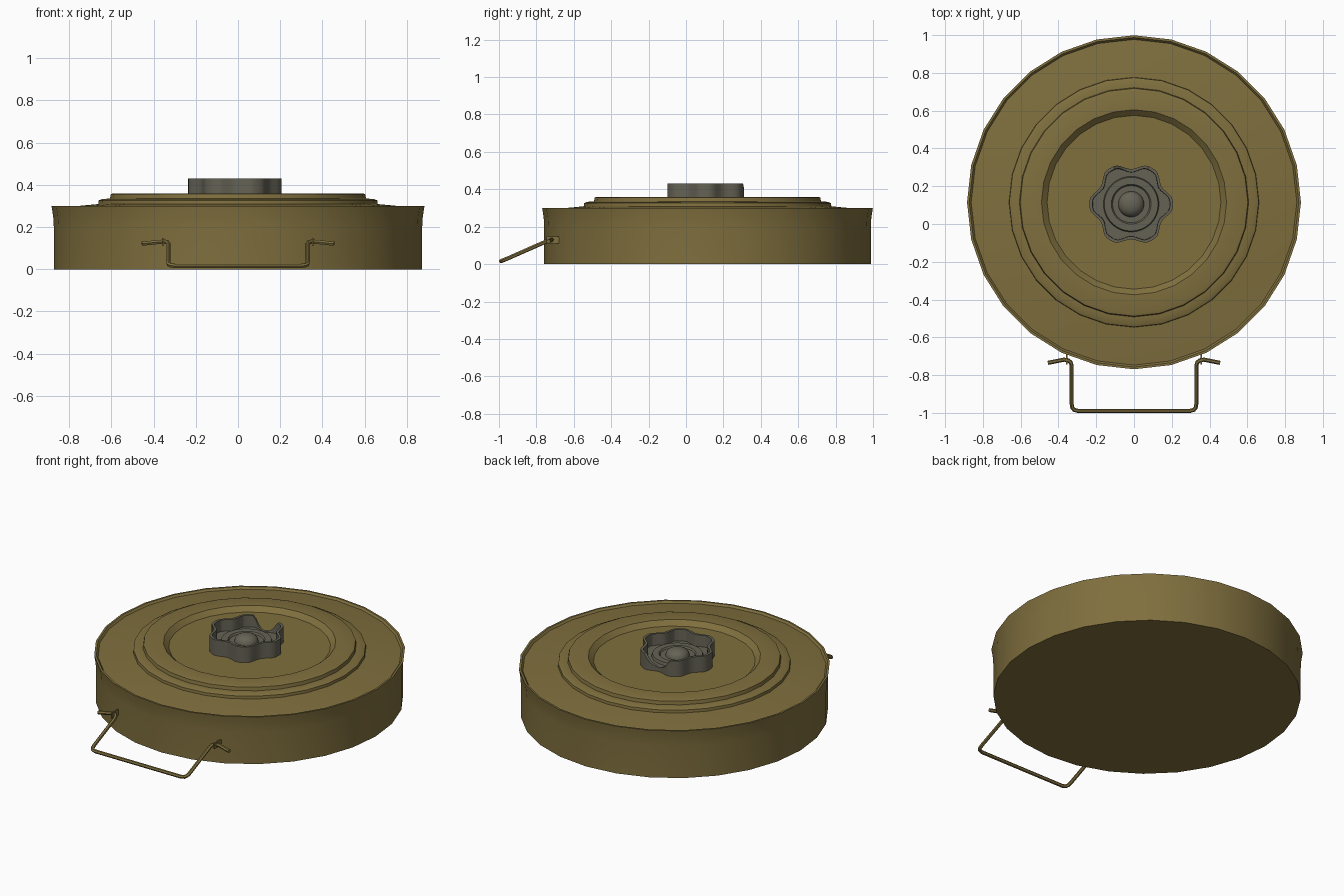
import bpy, bmesh, math

if "Cube" in bpy.data.objects:
    bpy.data.objects.remove(bpy.data.objects["Cube"])


def material(name, rgb):
    m = bpy.data.materials.new(name)
    m.diffuse_color = (*rgb, 1)
    m.use_nodes = True
    m.node_tree.nodes["Principled BSDF"].inputs["Base Color"].default_value = m.diffuse_color
    return m


OLIVE = material("olive paint", (0.215, 0.16, 0.048))
GREY = material("dark grey", (0.13, 0.122, 0.09))


def finish(name, bm, mat, angle=30):
    bmesh.ops.recalc_face_normals(bm, faces=bm.faces)
    me = bpy.data.meshes.new(name)
    bm.to_mesh(me)
    bm.free()
    ob = bpy.data.objects.new(name, me)
    bpy.context.collection.objects.link(ob)
    me.materials.append(mat)
    smooth(ob, angle)
    return ob


def smooth(ob, angle):
    bpy.ops.object.select_all(action='DESELECT')
    ob.select_set(True)
    bpy.context.view_layer.objects.active = ob
    bpy.ops.object.shade_smooth_by_angle(angle=math.radians(angle))


def lathe(name, rings, sides, centre, mat, angle=30):
    """Rings are (radius, z); either may be a function of the angle."""
    bm = bmesh.new()
    loops = []
    for r, z in rings:
        loop = []
        for i in range(sides):
            a = 2 * math.pi * i / sides
            rr = r(a) if callable(r) else r
            zz = z(a) if callable(z) else z
            loop.append(bm.verts.new((centre[0] + rr * math.cos(a),
                                      centre[1] + rr * math.sin(a), zz)))
        loops.append(loop)
    for lo, hi in zip(loops, loops[1:]):
        for i in range(sides):
            j = (i + 1) % sides
            bm.faces.new((lo[i], lo[j], hi[j], hi[i]))
    bm.faces.new(loops[0])
    bm.faces.new(loops[-1])
    return finish(name, bm, mat, angle)


# Round body: side wall, raised lip, stepped lid and recessed centre
lathe("body", [
    (0.873, 0), (0.873, 0.2), (0.876, 0.25), (0.884, 0.3), (0.872, 0.3),
    (0.862, 0.288), (0.8, 0.296), (0.662, 0.309), (0.66, 0.326), (0.645, 0.333),
    (0.607, 0.335), (0.603, 0.356), (0.59, 0.36), (0.49, 0.36), (0.46, 0.332),
], 28, (0, 0.115), OLIVE)


# Six-lobed knob with a hollow top, a notch at the back and a central dome
def lobe(inset=0):
    return lambda a: min(0.221, 0.207 + 0.021 * math.cos(6 * a)) - inset


def knob_top(a):
    d = (math.degrees(a) - 90) / 21
    return 0.43 - 0.07 * math.sqrt(max(0, 1 - d * d))


lathe("knob", [
    (lobe(), 0.33), (lobe(), knob_top), (lobe(0.016), knob_top),
    (lobe(0.018), 0.359), (0.147, 0.359), (0.142, 0.376), (0.105, 0.376),
    (0.098, 0.366), (0.068, 0.366), (0.065, 0.38), (0.055, 0.394),
    (0.036, 0.405), (0.015, 0.41),
], 72, (-0.015, 0.105), GREY, 25)

# Bent wire handle, half path mirrored in x
half = [(0.455, -0.735, 0.121), (0.37, -0.718, 0.13), (0.347, -0.722, 0.131),
        (0.335, -0.733, 0.127), (0.33, -0.75, 0.12), (0.33, -0.952, 0.031),
        (0.327, -0.972, 0.023), (0.317, -0.984, 0.018), (0.297, -0.989, 0.016)]
path = half + [(-x, y, z) for x, y, z in reversed(half)]
curve = bpy.data.curves.new("handle", 'CURVE')
curve.dimensions = '3D'
curve.bevel_depth = 0.011
curve.bevel_resolution = 1
curve.use_fill_caps = True
spline = curve.splines.new('POLY')
spline.points.add(len(path) - 1)
for p, co in zip(spline.points, path):
    p.co = (*co, 1)
curve.materials.append(OLIVE)
handle = bpy.data.objects.new("handle", curve)
bpy.context.collection.objects.link(handle)
bpy.ops.object.select_all(action='DESELECT')
handle.select_set(True)
bpy.context.view_layer.objects.active = handle
bpy.ops.object.convert(target='MESH')
smooth(bpy.context.object, 50)

# Small plates that hold the handle
for side, label in ((-1, "left"), (1, "right")):
    bm = bmesh.new()
    bmesh.ops.create_cube(bm, size=1)
    for v in bm.verts:
        v.co = (side * 0.355 + v.co.x * 0.008, -0.697 + v.co.y * 0.096,
                0.129 + v.co.z * 0.036)
    finish(label + "_bracket", bm, OLIVE)
